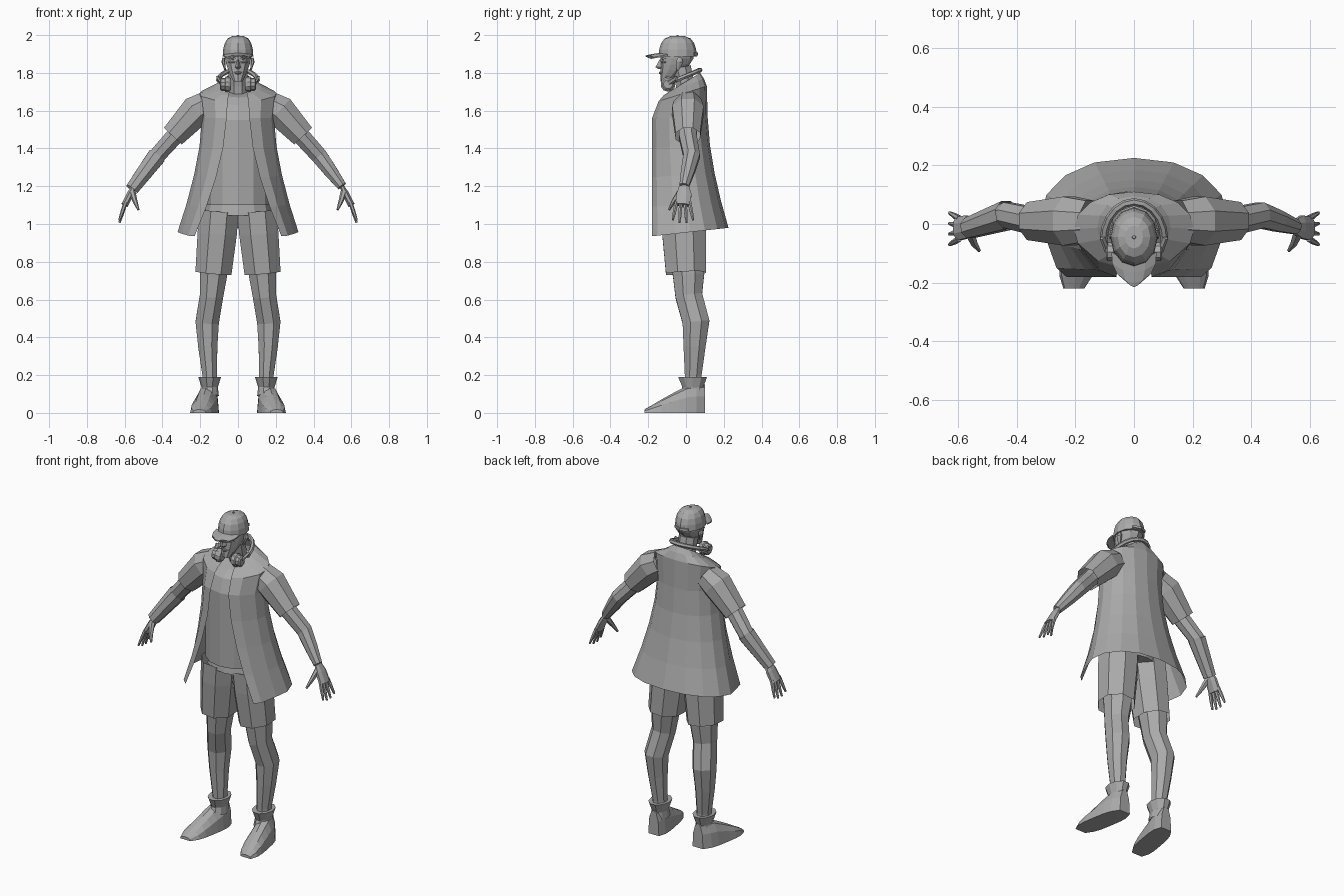
import bpy, bmesh
from math import sin, cos, pi
from mathutils import Vector

if "Cube" in bpy.data.objects:
    bpy.data.objects.remove(bpy.data.objects["Cube"], do_unlink=True)

COLOUR = (0.4, 0.4, 0.4, 1)
grey = bpy.data.materials.new("plain_grey")
grey.use_nodes = True
grey.diffuse_color = COLOUR
grey.node_tree.nodes["Principled BSDF"].inputs["Base Color"].default_value = COLOUR

SINGLE = {"": 1}
RIGHT = {"right_": -1}
PAIR = {"left_": 1, "right_": -1}
FORWARD, UPWARD = Vector((0, 1, 0)), Vector((0, 0, 1))


def loft(name, rings, closed=True, caps=True, sides=SINGLE):
    """Skin equal-length rings of points; a side of -1 mirrors the part in x."""
    for prefix, sign in sides.items():
        bm = bmesh.new()
        rows = [[bm.verts.new((sign * x, y, z)) for x, y, z in ring] for ring in rings]
        count = len(rows[0])
        for lower, upper in zip(rows, rows[1:]):
            for i in range(count if closed else count - 1):
                j = (i + 1) % count
                bm.faces.new((lower[i], lower[j], upper[j], upper[i]))
        if caps:
            bm.faces.new(rows[0])
            bm.faces.new(rows[-1])
        bmesh.ops.recalc_face_normals(bm, faces=bm.faces)
        mesh = bpy.data.meshes.new(prefix + name)
        bm.to_mesh(mesh)
        bm.free()
        mesh.materials.append(grey)
        part = bpy.data.objects.new(prefix + name, mesh)
        bpy.context.collection.objects.link(part)


def tube(name, stations, ratio=1.0, sides=PAIR, segments=8, caps=True, depth_axis=FORWARD):
    """Stations are (x, y, z, radius); ratio is the breadth across the depth axis."""
    centres = [Vector(station[:3]) for station in stations]
    last = len(centres) - 1
    rings = []
    for i, centre in enumerate(centres):
        along = (centres[min(i + 1, last)] - centres[max(i - 1, 0)]).normalized()
        depth = (depth_axis - along * along.dot(depth_axis)).normalized()
        breadth = along.cross(depth) * ratio
        radius = stations[i][3]
        angles = [2 * pi * (k + 0.5) / segments for k in range(segments)]
        rings.append([centre + radius * (depth * cos(a) + breadth * sin(a)) for a in angles])
    loft(name, rings, caps=caps, sides=sides)


def oval(z, width, front, back, tilt=0.0, segments=12):
    """Horizontal oval ring whose back is raised by the tilt."""
    middle, depth = (front + back) / 2, (back - front) / 2
    angles = [2 * pi * k / segments for k in range(segments)]
    return [(width * sin(a), middle + depth * cos(a), z + tilt * cos(a)) for a in angles]


def jacket_ring(z_back, z_front, width, back, front, edge):
    """Open ring: a squarish back curve, then forward to the front edge."""
    middle = (back + front) / 2
    half = []
    for k in range(6):
        a = k * pi / 8
        reach = back - middle if k < 4 else middle - front
        half.append((width * sin(a) ** 0.9, middle + reach * cos(a)))
    side = half[-1][0]
    half.append(((side + edge) / 2, middle + (front - middle) * 0.85))
    half.append((edge, front))
    outline = [(-x, y) for x, y in half[:0:-1]] + half
    slope = (z_back - z_front) / (back - front)
    return [(x, y, z_front + slope * (y - front)) for x, y in outline]


# Open jacket: collar and shoulders, then a body flaring to the hem
jacket = [
    jacket_ring(z_back=1.8, z_front=1.7, width=.075, back=.075, front=-.09, edge=.045),
    jacket_ring(z_back=1.77, z_front=1.68, width=.125, back=.095, front=-.12, edge=.05),
    jacket_ring(z_back=1.73, z_front=1.65, width=.205, back=.11, front=-.145, edge=.055),
]
for step in range(5):
    drop = step / 4
    flare = drop ** 1.6
    jacket.append(jacket_ring(z_back=1.56 - .58 * drop, z_front=1.56 - .625 * drop,
                              width=.19 + .13 * flare, back=.115 + .11 * flare,
                              front=-.18, edge=.06 + .17 * flare))
loft("jacket", jacket, closed=False, caps=False)

# Shirt under the jacket
shirt = [oval(z, width=.165, front=-.174, back=.085) for z in (1.1, 1.25, 1.4, 1.55)]
shirt.append(oval(1.65, width=.15, front=-.145, back=.085, tilt=.02))
shirt.append(oval(1.7, width=.08, front=-.1, back=.07, tilt=.03))
loft("shirt", shirt)

# Short sleeves, arms and the band on one wrist
tube("sleeve", [(.15, .01, 1.64, .075), (.22, .01, 1.6, .09), (.345, .01, 1.465, .07)], caps=False)
elbow, wrist = Vector((.43, .03, 1.36)), Vector((.55, -.01, 1.2))
tube("arm", [(.25, .01, 1.56, .055), (.34, .01, 1.46, .05), (*elbow, .047),
             (*elbow.lerp(wrist, .5), .039), (*wrist, .027)])
tube("wrist_band", [(*elbow, .053), (*elbow.lerp(wrist, 1.1), .038)], sides=RIGHT, caps=False)

# Hands: flat palm, four spread fingers and a thumb
tube("palm", [(*wrist, .028), (.57, -.01, 1.16, .042), (.6, -.016, 1.1, .044)], ratio=.45)
for spread, finger in zip((-1.5, -.5, .5, 1.5), ("index", "middle", "ring", "little")):
    root = Vector((.595, spread * .023 - .016, 1.115))
    tip = Vector((.628, spread * .036 - .016, 1.0 + .014 * abs(spread)))
    tube(finger + "_finger", [(*root, .011), (*root.lerp(tip, .5), .01), (*tip, .006)], segments=6)
tube("thumb", [(.56, -.03, 1.17, .018), (.545, -.065, 1.12, .013), (.527, -.09, 1.075, .006)],
     segments=6)

# Shorts: hip block and two wide legs
loft("shorts_hips", [oval(1.045, width=.178, front=-.138, back=.11),
                     oval(1.16, width=.155, front=-.12, back=.085)])
tube("shorts_leg", [(.1, -.015, 1.07, .125), (.11, -.01, .95, .125), (.13, 0, .74, .115)],
     ratio=.9, caps=False)

# Legs: thigh, knee, calf and ankle
tube("leg", [(.12, -.01, .9, .095), (.13, .014, .73, .09), (.14, .015, .62, .077),
             (.163, .053, .48, .077), (.16, .045, .35, .063), (.15, .038, .2, .048),
             (.15, .038, .1, .048)], ratio=.87)


# Ankle boots: arched sections from heel to toe, turned out slightly
def shoe_ring(t):
    x, y = .15 + .055 * t, .1 - .32 * t
    width = .065 * (1 - .45 * abs(2 * t - 1) ** 4)
    height = .15 - .16 * max(0, t - .25)
    height *= 1 - .4 * t ** 6
    arch = [(x + width * cos(a), y, height * sin(a) ** .8) for a in (k * pi / 6 for k in range(6))]
    return arch + [(x - width, y, 0)]


loft("shoe", [shoe_ring(k / 7) for k in range(8)], sides=PAIR)
tube("shoe_cuff", [(.15, .03, .09, .065), (.15, .035, .135, .058), (.15, .035, .19, .08),
                   (.15, .035, .184, .062), (.15, .035, .15, .045)],
     ratio=.75, segments=10, caps=False)

# Neck, and a head widening from chin to brow
tube("neck", [(0, .02, 1.64, .062), (0, -.005, 1.74, .053), (0, -.025, 1.83, .055)], sides=SINGLE)
head = []
for step in range(6):
    rise = sin(step * pi / 10)
    head.append(oval(1.755 + .03 * step, width=.026 + .048 * rise,
                     front=-.136, back=-.085 + .13 * rise, segments=10))
loft("head", head)

# Face
loft("nose", [[(-wide, -.13, z), (0, -.13 - out, z), (wide, -.13, z)]
              for wide, out, z in ((.006, .01, 1.87), (.015, .032, 1.83), (.009, .015, 1.82))])
tube("lips", [(-.024, -.124, 1.8, .004), (0, -.137, 1.8, .008), (.024, -.124, 1.8, .004)],
     sides=SINGLE, segments=6)
for feature, z, size in (("eye", 1.857, .006), ("brow", 1.876, .005)):
    tube(feature, [(.012, -.131, z, size / 2), (.03, -.124, z, size), (.05, -.108, z, size / 2)],
         segments=6)
tube("ear", [(.068, -.045, 1.815, .008), (.078, -.033, 1.86, .021), (.076, -.033, 1.88, .012)],
     ratio=.5, segments=6)

# Cap: boxy dome, button, curved brim and rear strap
crown = []
for step in range(5):
    lift = step * pi / 9
    size = cos(lift) ** .55
    crown.append(oval(1.888 + .108 * sin(lift), width=.081 * size,
                      front=-.045 - .1 * size, back=-.045 + .102 * size))
loft("cap_crown", crown)
tube("cap_button", [(0, -.045, 1.99, .008), (0, -.045, 2, .006)], sides=SINGLE, segments=6)


def brim_ring(y, z, width):
    across = [k / 2 for k in range(-2, 3)]
    top = [(width * u, y + .03 * u * u, z - .012 * u * u) for u in across]
    return top + [(x, y, z - .007) for x, y, z in reversed(top)]


loft("cap_brim", [brim_ring(-.125, 1.908, width=.077), brim_ring(-.165, 1.902, width=.074),
                  brim_ring(-.2, 1.896, width=.058), brim_ring(-.215, 1.893, width=.03)])
tube("cap_strap", [(-.045, .043, 1.9, .005), (0, .06, 1.9, .005), (.045, .043, 1.9, .005)],
     ratio=2, sides=SINGLE, segments=4)

# Headphones resting round the neck
band = []
for step in range(11):
    a = step * pi / 10
    band.append((.104 * cos(a), -.055 + .13 * sin(a), 1.76 + .055 * sin(a), .013))
tube("headphone_band", band, sides=SINGLE, segments=6, depth_axis=UPWARD)
cup_profile = ((.036, .03), (.05, .04), (.065, .04), (.07, .033), (.09, .033), (.096, .024))
tube("headphone_cup", [(x, -.095, 1.74, radius) for x, radius in cup_profile], segments=10)
tube("headphone_arm", [(.09, -.09, 1.745, .015), (.107, -.045, 1.775, .014)], ratio=.6, segments=6)
